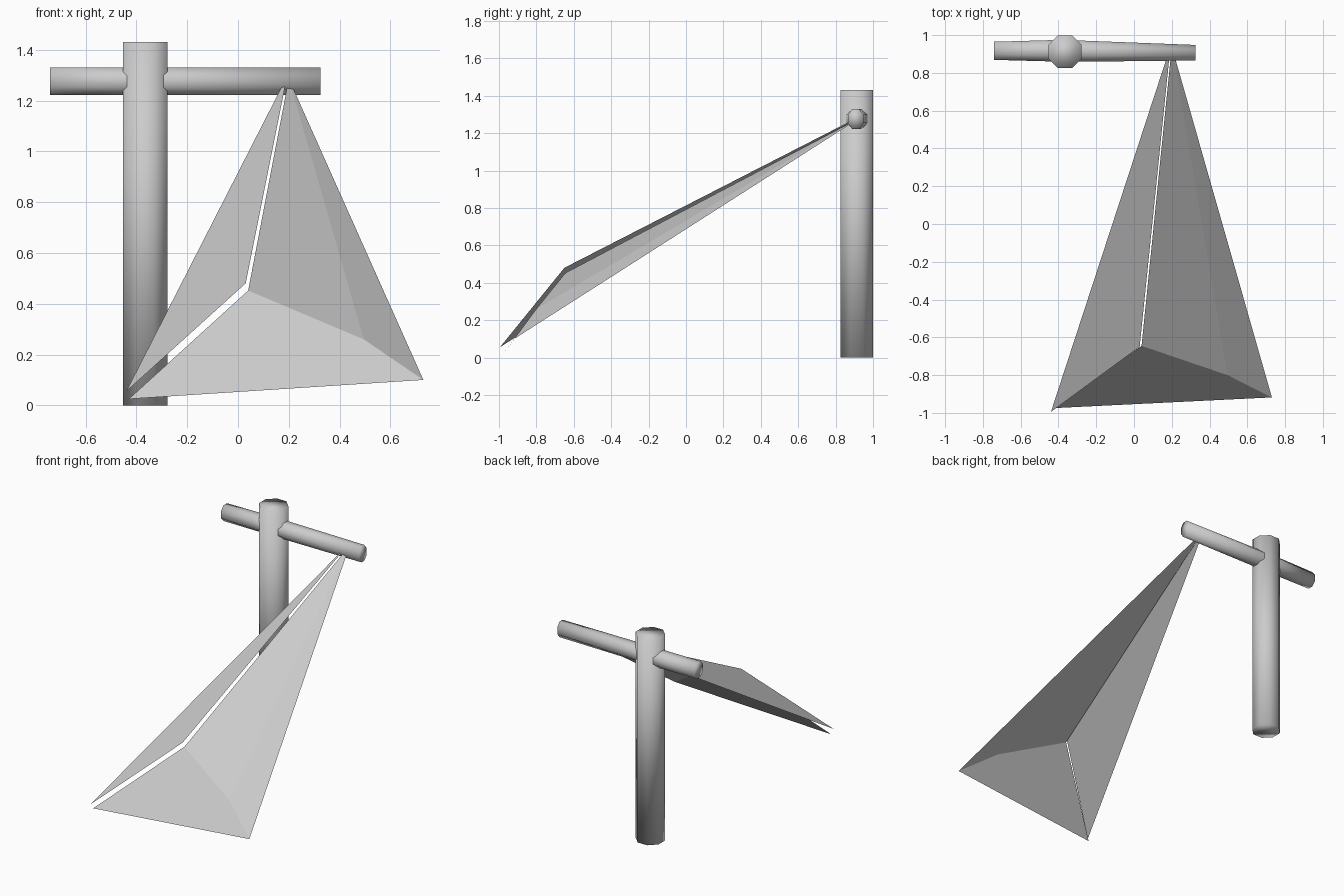
import bpy
from math import cos, sin, pi

if "Cube" in bpy.data.objects:
    bpy.data.objects.remove(bpy.data.objects["Cube"])


def make_mesh(name, verts, faces, smooth=False):
    mesh = bpy.data.meshes.new(name)
    mesh.from_pydata(verts, [], faces)
    mesh.update()
    for p in mesh.polygons:
        p.use_smooth = smooth
    obj = bpy.data.objects.new(name, mesh)
    bpy.context.collection.objects.link(obj)
    return obj


def loft(name, rings):
    """Skin equal-length rings and cap both ends."""
    n = len(rings[0])
    verts = [v for ring in rings for v in ring]
    faces = [tuple(reversed(range(n)))]
    for r in range(len(rings) - 1):
        for i in range(n):
            j = (i + 1) % n
            faces.append((r * n + i, r * n + j, (r + 1) * n + j, (r + 1) * n + i))
    faces.append(tuple(range(len(verts) - n, len(verts))))
    return make_mesh(name, verts, faces, smooth=True)


def octagon(half_a, half_b):
    """Eight points with flat sides at +-half_a and +-half_b."""
    k = 1 / cos(pi / 8)
    return [(half_a * k * cos(pi / 8 + i * pi / 4),
             half_b * k * sin(pi / 8 + i * pi / 4)) for i in range(8)]


# Upright post
loft("post", [[(-0.365 + a, 0.912 + b, z) for a, b in octagon(0.088, 0.087)]
              for z in (0.0, 1.43)])

# Cross beam, thickest where it passes through the post
stations = [(-0.74, 0.917, 0.048), (-0.45, 0.917, 0.056),
            (-0.28, 0.915, 0.056), (0.325, 0.907, 0.041)]
loft("cross_beam", [[(x, y + a, 1.276 + b) for a, b in octagon(half, 0.054)]
                    for x, y, half in stations])

# Hanging cloth: thin open panels gathered at the beam
apex = (0.20, 0.94, 1.287)
ridge = (0.04, -0.645, 0.452)
fold = (0.495, -0.80, 0.26)
right_tip = (0.73, -0.918, 0.10)
left_tip = (-0.43, -0.975, 0.025)

make_mesh("left_panel",
          [(0.193, 0.94, 1.295), (-0.44, -0.995, 0.055), (0.03, -0.65, 0.48)],
          [(0, 1, 2)])
make_mesh("right_and_front_panels", [apex, ridge, fold, right_tip, left_tip],
          [(0, 1, 2), (0, 2, 3), (1, 4, 3, 2)])
